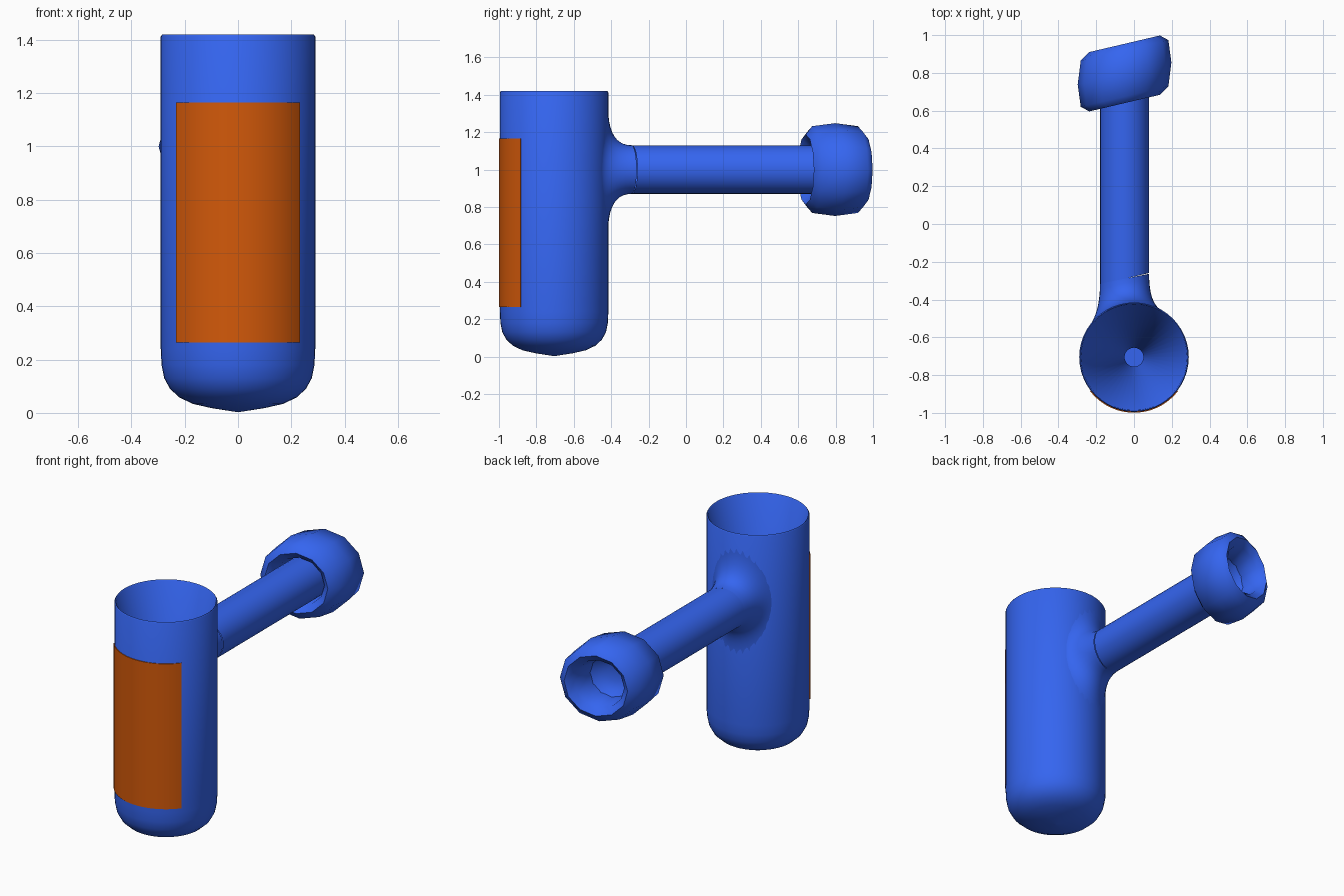
import bpy, bmesh
from math import sin, cos, pi, sqrt, radians

if "Cube" in bpy.data.objects:
    bpy.data.objects.remove(bpy.data.objects["Cube"])

CY, R = -0.705, 0.29              # cup axis and radius
AX, AZ, AR = -0.05, 1.0, 0.13     # arm axis and radius
SHEAR = 0.235                     # slant of the ring and arm ends


def material(name, rgb):
    m = bpy.data.materials.new(name)
    m.diffuse_color = (*rgb, 1)
    m.use_nodes = True
    m.node_tree.nodes["Principled BSDF"].inputs["Base Color"].default_value = m.diffuse_color
    return m


blue = material("blue", (0.035, 0.13, 0.87))
orange = material("orange", (0.65, 0.1, 0.003))


def loft(name, loops, mat, closed=False, cap_start=False, cap_end=False, angle=40):
    """Skin a list of equal-length vertex loops."""
    bm = bmesh.new()
    rows = [[bm.verts.new(p) for p in lp] for lp in loops]
    pairs = list(zip(rows, rows[1:])) + ([(rows[-1], rows[0])] if closed else [])
    n = len(rows[0])
    for a, b in pairs:
        for i in range(n):
            j = (i + 1) % n
            bm.faces.new((a[i], a[j], b[j], b[i]))
    if cap_start:
        bm.faces.new(rows[0])
    if cap_end:
        bm.faces.new(rows[-1])
    bmesh.ops.recalc_face_normals(bm, faces=bm.faces)
    me = bpy.data.meshes.new(name)
    bm.to_mesh(me)
    bm.free()
    me.materials.append(mat)
    ob = bpy.data.objects.new(name, me)
    bpy.context.collection.objects.link(ob)
    bpy.ops.object.select_all(action='DESELECT')
    ob.select_set(True)
    bpy.context.view_layer.objects.active = ob
    bpy.ops.object.shade_smooth_by_angle(angle=radians(angle))
    return ob


def angles(n):
    return [2 * pi * i / n for i in range(n)]


# Cup: rounded bottom, thin rim, funnel-shaped inside with a small well
cup_profile = [(0.004, 0.003), (0.1, 0.018), (0.17, 0.034), (0.22, 0.058), (0.255, 0.09),
               (0.277, 0.13), (0.287, 0.18), (R, 0.24), (R, 1.412), (0.285, 1.42),
               (0.28, 1.415), (0.05, 0.16), (0.05, 0.1)]
loft("cup", [[(r * cos(a), CY + r * sin(a), z) for a in angles(48)]
             for r, z in cup_profile], blue, cap_start=True, cap_end=True)

# Label panel: thin curved slab wrapped on the front of the cup
half = math_half = radians(52.3)
panel_loops = []
for i in range(25):
    a = -half + 2 * half * i / 24
    panel_loops.append([(r * sin(a), CY - r * cos(a), z)
                        for r, z in ((0.284, 0.265), (0.294, 0.265),
                                     (0.294, 1.165), (0.284, 1.165))])
loft("label_panel", panel_loops, orange, cap_start=True, cap_end=True, angle=30)


# Flare: fillet from the cup wall into the arm
def on_cup(x):
    return CY + sqrt((R - 0.001) ** 2 - x * x)


flare = []
for k in range(11):
    t = k / 10
    w0, w1, w2 = (1 - t) ** 2, 2 * t * (1 - t), t * t
    loop = []
    for a in angles(32):
        c, s = cos(a), sin(a)
        x0, z0 = AX + 0.2 * c, AZ + 0.34 * s
        x1, z1 = AX + AR * c, AZ + AR * s
        y2 = -0.29 + 0.2 * (x1 - AX)
        loop.append((w0 * x0 + (w1 + w2) * x1,
                     w0 * on_cup(x0) + w1 * on_cup(x1) + w2 * y2,
                     w0 * z0 + (w1 + w2) * z1))
    flare.append(loop)
loft("arm_flare", flare, blue)

# Arm: straight round bar with slanted ends, dished where it shows in the ring
arm = [[(AX + r * cos(a), y + SHEAR * r * cos(a), AZ + r * sin(a)) for a in angles(32)]
       for y, r in ((-0.29, AR), (0.8, AR), (0.77, 0.1), (0.75, 0.05))]
loft("arm", arm, blue, cap_end=True)

# End ring: twelve-sided slanted torus around the end of the arm
ring_profile = [(0.248, 0), (0.232, 0.122), (0.187, 0.157), (0.146, 0.122),
                (0.128, 0), (0.146, -0.122), (0.187, -0.157), (0.232, -0.122)]
loft("end_ring", [[(AX + r * cos(a), 0.797 + y + SHEAR * r * cos(a), AZ + r * sin(a))
                   for a in angles(12)] for r, y in ring_profile],
     blue, closed=True, angle=75)
